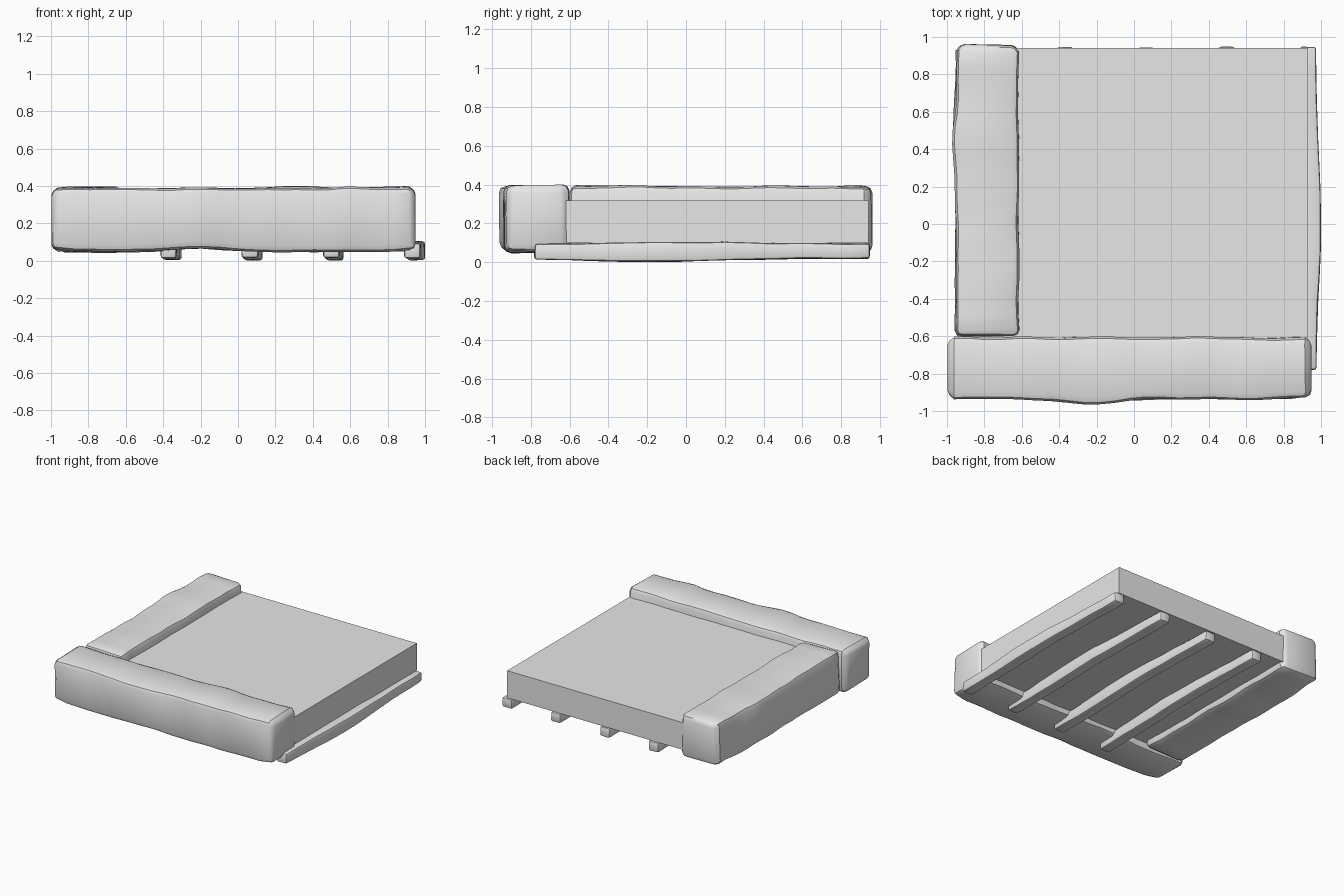
import bpy, bmesh, math
from mathutils import Vector, noise

old = bpy.data.objects.get("Cube")
if old:
    bpy.data.objects.remove(old, do_unlink=True)

stone = bpy.data.materials.new("stone_grey")
stone.use_nodes = True
stone.diffuse_color = (0.8, 0.8, 0.8, 1)
stone.node_tree.nodes["Principled BSDF"].inputs["Base Color"].default_value = (0.8, 0.8, 0.8, 1)


def bump(t, centre, width):
    """Smooth hump of height one around a centre."""
    return math.exp(-((t - centre) / width) ** 2)


def block(name, low, high, axis=0, cuts=0, bevel=0.0, rough=0.0, shape=None):
    """Box between two corners, worn by bevels, cross cuts and noise."""
    low, high = Vector(low), Vector(high)
    mid, size = (low + high) / 2, high - low
    bm = bmesh.new()
    bmesh.ops.create_cube(bm, size=1)
    for v in bm.verts:
        v.co = Vector(c * s for c, s in zip(v.co, size)) + mid
    if bevel:
        bmesh.ops.bevel(bm, geom=bm.edges[:], offset=bevel, segments=2,
                        profile=0.5, affect='EDGES')
    along = Vector((0, 0, 0))
    along[axis] = 1
    for i in range(1, cuts):
        spot = mid.copy()
        spot[axis] = low[axis] + bevel + (size[axis] - 2 * bevel) * i / cuts
        bmesh.ops.bisect_plane(bm, geom=bm.verts[:] + bm.edges[:] + bm.faces[:],
                               plane_co=spot, plane_no=along)
    for v in bm.verts:
        if rough:
            v.co += noise.noise_vector(v.co * 5 + mid * 9) * rough
        if shape:
            shape(v.co, mid)
    bmesh.ops.recalc_face_normals(bm, faces=bm.faces[:])
    mesh = bpy.data.meshes.new(name)
    bm.to_mesh(mesh)
    bm.free()
    mesh.materials.append(stone)
    obj = bpy.data.objects.new(name, mesh)
    bpy.context.collection.objects.link(obj)
    if bevel:
        bpy.ops.object.select_all(action='DESELECT')
        obj.select_set(True)
        bpy.context.view_layer.objects.active = obj
        bpy.ops.object.shade_smooth_by_angle(angle=math.radians(35))
    return obj


# Worn faces swell outward and narrow toward the ends
def wear_front(co, mid):
    if co.y < mid.y:
        co.y -= 0.03 * bump(co.x, -0.25, 0.2)
    if abs(co.x - mid.x) > 0.94:
        co.y = mid.y + (co.y - mid.y) * 0.93
        co.z = mid.z + (co.z - mid.z) * 0.95
    if co.z < mid.z:
        co.z += 0.02 * bump(co.x, -0.2, 0.15)


def wear_side(co, mid):
    if co.x < mid.x:
        co.x -= 0.02 * bump(co.y, 0.45, 0.15)
    if co.y > 0.93:
        co.x = mid.x + (co.x - mid.x) * 0.93


# Rails sag a little and bow sideways at the middle
def bow_rail(co, mid):
    middle = bump(co.y, 0.05, 0.5)
    co.x += 0.027 * middle
    if co.z < mid.z:
        co.z -= 0.016 * bump(co.y, -0.2, 0.4)
    else:
        co.z += 0.01 * middle


# Flat floor slab
block("floor_slab", (-0.7, -0.7, 0.1), (0.93, 0.94, 0.318))

# Heavy edge beams
block("front_beam", (-0.995, -0.935, 0.05), (0.95, -0.605, 0.392),
      axis=0, cuts=22, bevel=0.035, rough=0.012, shape=wear_front)
block("side_beam", (-0.952, -0.6, 0.05), (-0.616, 0.96, 0.392),
      axis=1, cuts=18, bevel=0.035, rough=0.012, shape=wear_side)

# Support rails underneath
for i in range(4):
    x = -0.372 + i * 0.434
    block(f"support_rail_{i + 1}", (x - 0.043, -0.78, 0.018), (x + 0.043, 0.946, 0.095),
          axis=1, cuts=14, bevel=0.013, rough=0.005, shape=bow_rail)
